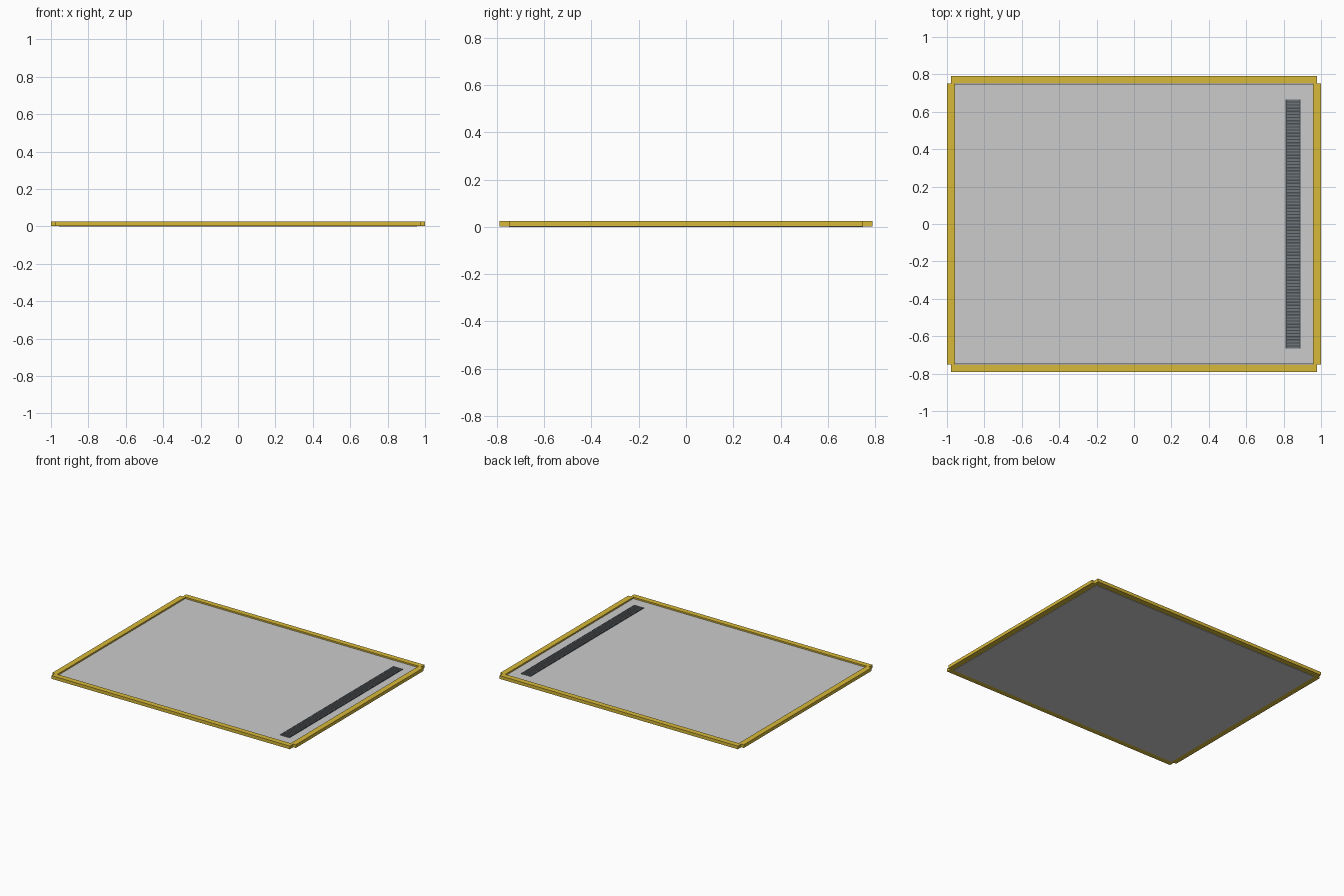
import bpy

if "Cube" in bpy.data.objects:
    bpy.data.objects.remove(bpy.data.objects["Cube"])

def material(name, rgb):
    m = bpy.data.materials.new(name)
    m.diffuse_color = (*rgb, 1)
    m.use_nodes = True
    m.node_tree.nodes["Principled BSDF"].inputs["Base Color"].default_value = m.diffuse_color
    return m

YELLOW = material("safety_yellow", (0.68, 0.48, 0.04))
DARK = material("dark_steel", (0.06, 0.07, 0.08))
STEEL = material("grate_steel", (0.16, 0.18, 0.19))

def box(name, x0, x1, y0, y1, z0, z1, mat=None):
    bpy.ops.mesh.primitive_cube_add(size=1, location=((x0 + x1) / 2, (y0 + y1) / 2, (z0 + z1) / 2))
    o = bpy.context.object
    o.name = name
    o.scale = (x1 - x0, y1 - y0, z1 - z0)
    bpy.ops.object.transform_apply(location=False, rotation=False, scale=True)
    if mat:
        o.data.materials.append(mat)
    return o

# Floor slab
TOP = 0.016
box("floor_slab", -0.957, 0.957, -0.748, 0.748, 0, TOP)

# Raised edge curbs
for side, s in (("left", -1), ("right", 1)):
    xs = sorted((s * 0.958, s))
    box(side + "_curb", *xs, -0.75, 0.75, 0.002, 0.026, YELLOW)
for side, s in (("front", -1), ("back", 1)):
    ys = sorted((s * 0.75, s * 0.79))
    box(side + "_curb", -0.979, 0.979, *ys, 0.002, 0.026, YELLOW)

# Drain channel with side rails
X0, X1, Y = 0.811, 0.89, 0.666
box("drain_channel", X0, X1, -Y, Y, TOP - 0.004, TOP + 0.001, DARK)
for side, x in (("left", X0), ("right", X1 - 0.006)):
    box("drain_rail_" + side, x, x + 0.006, -Y, Y, TOP, TOP + 0.004, DARK)

# Drain grate slats
slat = box("drain_slats", X0 + 0.006, X1 - 0.006, -Y, -Y + 0.01, TOP, TOP + 0.004, STEEL)
N = 80
arr = slat.modifiers.new("repeat", 'ARRAY')
arr.count = N
arr.use_relative_offset = False
arr.use_constant_offset = True
arr.constant_offset_displace = (0, (2 * Y - 0.01) / (N - 1), 0)
